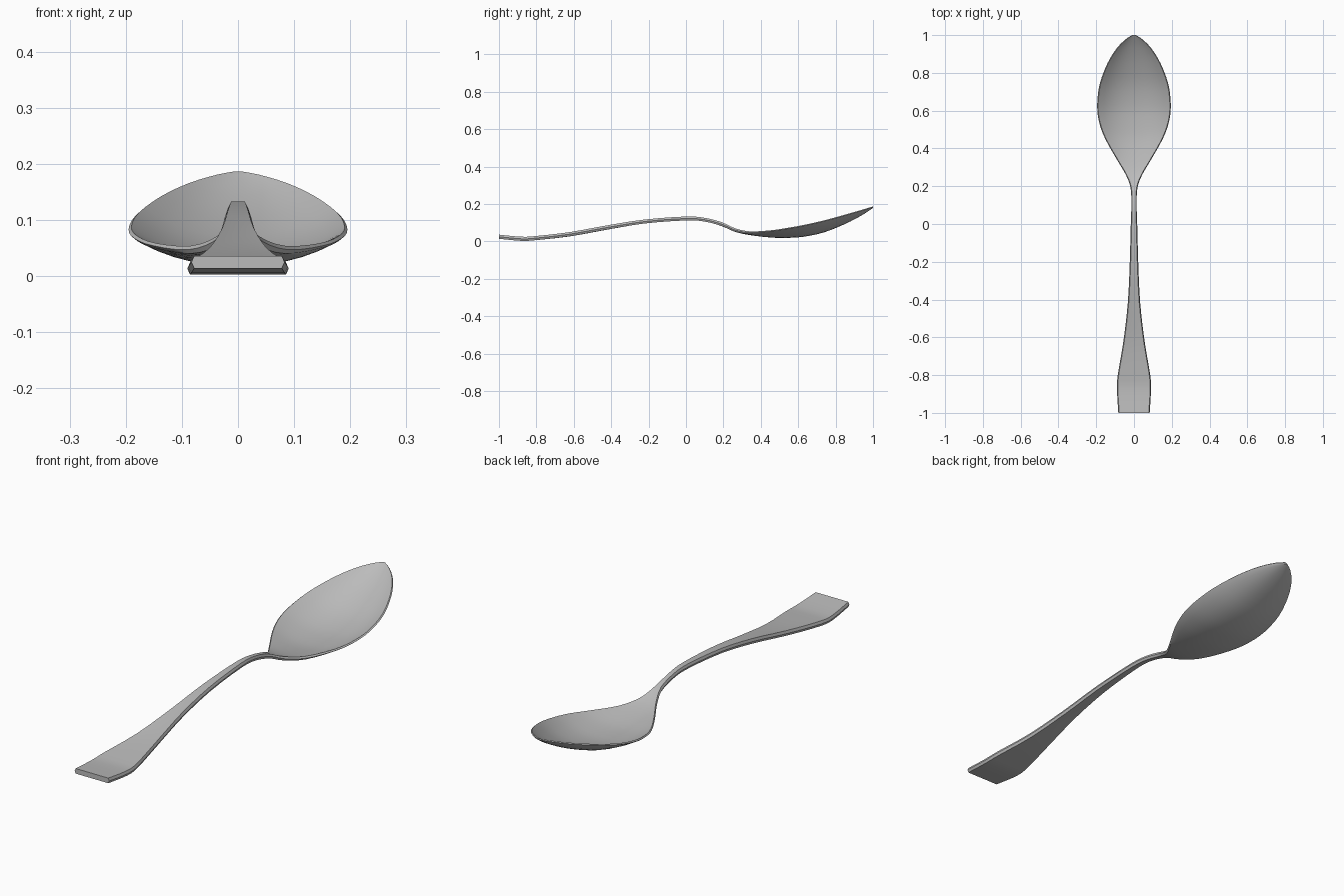
import bpy
import bmesh
import math
from mathutils import Vector

old_cube = bpy.data.objects.get("Cube")
if old_cube:
    bpy.data.objects.remove(old_cube, do_unlink=True)

# Brushed steel
steel = bpy.data.materials.new("steel_grey")
steel.use_nodes = True
steel_colour = (0.5, 0.5, 0.5, 1)
steel.diffuse_color = steel_colour
steel.node_tree.nodes["Principled BSDF"].inputs["Base Color"].default_value = steel_colour

# Stations along the spoon: (y, half width, edge top z, underside z)
HANDLE = [
    (-1, .083, .036, .014), (-.88, .09, .025, .003), (-.8, .086, .029, .007),
    (-.62, .056, .05, .027), (-.42, .033, .086, .063), (-.22, .023, .117, .096),
    (0, .017, .133, .112), (.1, .014, .126, .106), (.19, .018, .103, .082),
]
BOWL = [
    (.26, .043, .071, .052), (.34, .09, .054, .034), (.45, .152, .059, .021),
    (.54, .185, .072, .019), (.63, .195, .088, .025), (.74, .182, .113, .049),
    (.85, .141, .143, .093), (.93, .092, .166, .134), (.98, .042, .181, .165),
    (1, .008, .187, .179),
]
ACROSS = 12
STEPS = 3


def smooth_stations(points):
    """Catmull-Rom samples through the stations."""
    points = [Vector(p) for p in points]
    samples = []
    for i in range(len(points) - 1):
        a, b = points[max(i - 1, 0)], points[i]
        c, d = points[i + 1], points[min(i + 2, len(points) - 1)]
        for s in range(STEPS):
            t = s / STEPS
            samples.append(b + (c - a) * (t / 2)
                           + (a * 2 - b * 5 + c * 4 - d) * (t * t / 2)
                           + (b * 3 - a - c * 3 + d) * (t ** 3 / 2))
    samples.append(points[-1])
    return samples


def cross_section(station):
    """Closed ring: upper surface, edge point, underside, edge point."""
    y, half, edge, bottom = station
    blend = min(max((y - .15) / .3, 0), 1)
    thickness = min(.022 + (.009 - .022) * blend, edge - bottom)
    dish = edge - bottom - thickness
    flat = half - min(.005, half * .3)
    upper, under = [], []
    for i in range(ACROSS + 1):
        u = 2 * i / ACROSS - 1
        z = edge - dish * (1 - abs(u) ** 2.3)
        upper.append(Vector((u * flat, y, z)))
        under.append(Vector((u * flat, y, z - thickness)))
    middle = edge - thickness / 2
    right, left = Vector((-half, y, middle)), Vector((half, y, middle))
    return upper + [left] + under[::-1] + [right]


def loft(name, stations):
    """Skin the cross-sections and cap both ends."""
    bm = bmesh.new()
    rings = [[bm.verts.new(p) for p in cross_section(s)] for s in stations]
    for first, second in zip(rings, rings[1:]):
        for i in range(len(first)):
            j = (i + 1) % len(first)
            bm.faces.new((first[i], first[j], second[j], second[i]))
    bm.faces.new(rings[0])
    bm.faces.new(rings[-1])
    bmesh.ops.recalc_face_normals(bm, faces=bm.faces)
    mesh = bpy.data.meshes.new(name)
    bm.to_mesh(mesh)
    bm.free()
    mesh.materials.append(steel)
    part = bpy.data.objects.new(name, mesh)
    bpy.context.collection.objects.link(part)
    return part


# One continuous piece: flared handle, narrow neck and dished bowl
spoon = loft("spoon_handle_and_bowl", smooth_stations(HANDLE + BOWL))
bpy.ops.object.select_all(action="DESELECT")
spoon.select_set(True)
bpy.context.view_layer.objects.active = spoon
bpy.ops.object.shade_smooth_by_angle(angle=math.radians(35))
